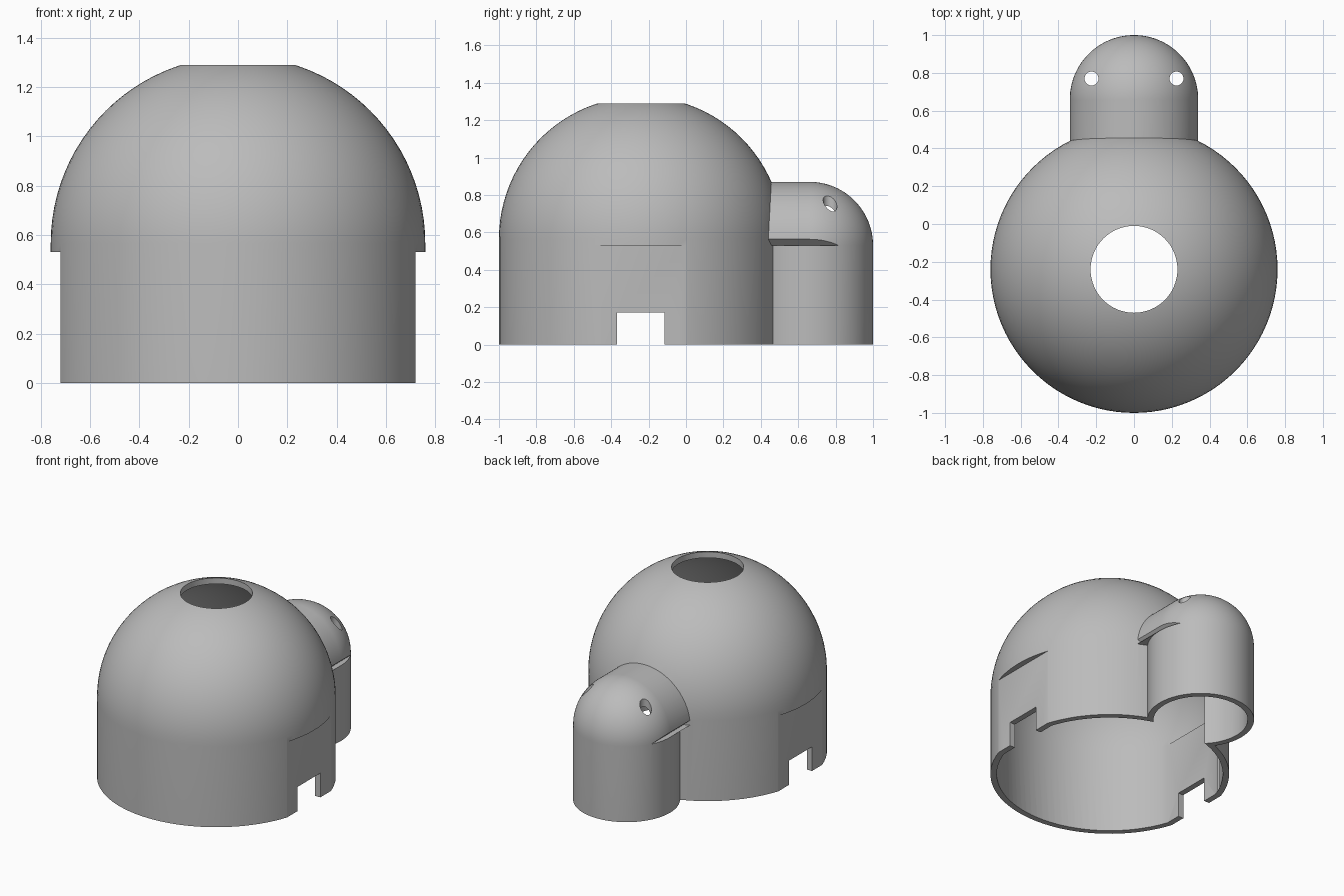
import bpy, bmesh
from math import sin, cos, pi, asin, radians
from mathutils import Matrix, Vector

cube = bpy.data.objects.get("Cube")
if cube:
    bpy.data.objects.remove(cube, do_unlink=True)

MAIN_Y, MAIN_R, MAIN_Z = -0.24, 0.76, 0.566   # large dome
POD_Y, POD_R, POD_Z = 0.66, 0.34, 0.53        # small rear dome
WALL = 0.04
SEGMENTS = 96

grey = bpy.data.materials.new("plain grey")
grey.use_nodes = True
grey.diffuse_color = (0.5, 0.5, 0.5, 1)
grey.node_tree.nodes["Principled BSDF"].inputs["Base Color"].default_value = (0.5, 0.5, 0.5, 1)


def finish(bm, name):
    bmesh.ops.recalc_face_normals(bm, faces=bm.faces)
    mesh = bpy.data.meshes.new(name)
    bm.to_mesh(mesh)
    bm.free()
    obj = bpy.data.objects.new(name, mesh)
    bpy.context.collection.objects.link(obj)
    mesh.materials.append(grey)
    return obj


def capsule(name, y, radius, bottom, centre_z):
    """Upright cylinder with a hemispherical top."""
    bm = bmesh.new()
    steps = SEGMENTS // 4
    path = [(0, bottom), (radius, bottom)]
    path += [(radius * cos(i * pi / 2 / steps), centre_z + radius * sin(i * pi / 2 / steps))
             for i in range(steps)] + [(0, centre_z + radius)]
    verts = [bm.verts.new((r, y, z)) for r, z in path]
    edges = [bm.edges.new(pair) for pair in zip(verts, verts[1:])]
    bmesh.ops.spin(bm, geom=verts + edges, cent=(0, y, 0), axis=(0, 0, 1),
                   angle=2 * pi, steps=SEGMENTS)
    bmesh.ops.remove_doubles(bm, verts=bm.verts, dist=0.0002)
    return finish(bm, name)


def prism(name, outline, y0, y1):
    """Extrude an outline in x and z along y."""
    bm = bmesh.new()
    face = bm.faces.new([bm.verts.new((x, y0, z)) for x, z in outline])
    result = bmesh.ops.extrude_face_region(bm, geom=[face])
    moved = [v for v in result["geom"] if isinstance(v, bmesh.types.BMVert)]
    bmesh.ops.translate(bm, verts=moved, vec=Vector((0, y1 - y0, 0)))
    return finish(bm, name)


def box(name, x0, x1, y0, y1, z0, z1):
    return prism(name, [(x0, z0), (x1, z0), (x1, z1), (x0, z1)], y0, y1)


def arch(name, radius, floor, y0, y1):
    """Rounded tunnel shape with a flat floor."""
    start = asin((floor - POD_Z) / radius)
    steps = SEGMENTS // 2
    angles = [start + (pi - 2 * start) * i / steps for i in range(steps + 1)]
    return prism(name, [(radius * cos(a), POD_Z + radius * sin(a)) for a in angles], y0, y1)


def drill(name, x, y, radius, z0, z1):
    bm = bmesh.new()
    bmesh.ops.create_cone(bm, cap_ends=True, segments=64, radius1=radius, radius2=radius,
                          depth=z1 - z0, matrix=Matrix.Translation((x, y, (z0 + z1) / 2)))
    return finish(bm, name)


def combine(target, tool, operation):
    mod = target.modifiers.new(operation.lower(), "BOOLEAN")
    mod.operation, mod.solver, mod.object = operation, "EXACT", tool
    bpy.context.view_layer.objects.active = target
    bpy.ops.object.modifier_apply(modifier=mod.name)
    bpy.data.objects.remove(tool, do_unlink=True)


def cut(target, tool):
    combine(target, tool, "DIFFERENCE")


# Main dome and its hollow, with flattened sides
housing = capsule("domed_housing", MAIN_Y, MAIN_R, 0, MAIN_Z)
cavity = capsule("main_cavity", MAIN_Y, MAIN_R - WALL, -0.1, MAIN_Z)
for side in (-1, 1):
    cut(housing, box("side_flat", side * 0.72, side * 0.9, -1, 0.5, -0.2, 0.53))
    slab = [(side * 0.68, -0.2), (side * 0.8, -0.2), (side * 0.8, 0.61), (side * 0.68, 0.57)]
    cut(cavity, prism("inner_flat", slab, -1, 0.5))

# Rear pod with a hood reaching into the main dome and an undercut groove
pod = capsule("rear_pod", POD_Y, POD_R, 0, POD_Z)
combine(pod, arch("hood", POD_R, POD_Z, 0, POD_Y), "UNION")
for side in (-1, 1):
    groove = [(side * 0.302, 0.53), (side * 0.36, 0.53), (side * 0.36, 0.583)]
    cut(pod, prism("groove", groove, -0.1, 0.95))
combine(housing, pod, "UNION")

# Hollow out the shell
cut(housing, cavity)
cut(housing, capsule("pod_cavity", POD_Y, POD_R - WALL, -0.1, POD_Z))
cut(housing, arch("hood_cavity", POD_R - WALL, 0.56, 0.1, POD_Y + 0.001))

# Top opening, side notches and pod holes
cut(housing, drill("top_opening", 0, MAIN_Y, 0.23, 1, 1.6))
cut(housing, box("notches", -1, 1, -0.37, -0.115, -0.2, 0.17))
for side in (-1, 1):
    cut(housing, drill("pod_hole", side * 0.225, 0.77, 0.037, 0.6, 1))

bpy.ops.object.select_all(action="DESELECT")
housing.select_set(True)
bpy.context.view_layer.objects.active = housing
bpy.ops.object.shade_smooth_by_angle(angle=radians(25))
